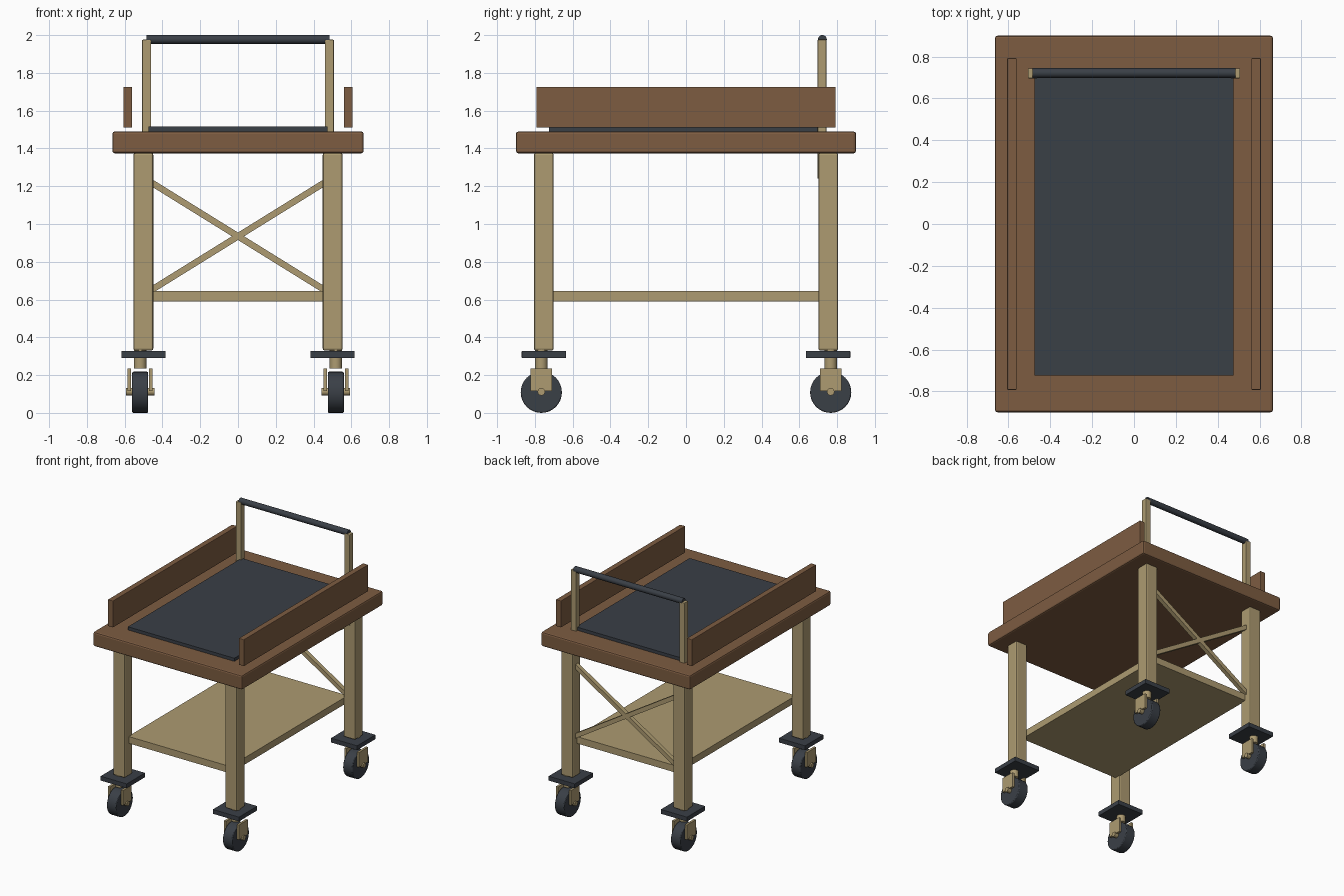
import bpy
import math
from mathutils import Vector

if "Cube" in bpy.data.objects:
    bpy.data.objects.remove(bpy.data.objects["Cube"], do_unlink=True)


def make_material(name, rgb):
    mat = bpy.data.materials.new(name)
    mat.use_nodes = True
    colour = (*rgb, 1.0)
    mat.diffuse_color = colour
    mat.node_tree.nodes["Principled BSDF"].inputs["Base Color"].default_value = colour
    return mat


BROWN = make_material("brown wood", (0.205, 0.107, 0.053))
TAN = make_material("tan wood", (0.418, 0.328, 0.165))
DARK = make_material("dark rubber", (0.042, 0.050, 0.062))


def finish(obj, name, mat, bevel=0.0):
    obj.name = name
    obj.data.materials.append(mat)
    if bevel:
        mod = obj.modifiers.new("edge bevel", "BEVEL")
        mod.width = bevel
        mod.segments = 2
        mod.limit_method = "ANGLE"
        mod.angle_limit = math.radians(40)
    return obj


def box(name, centre, size, mat, bevel=0.0, tilt=0.0):
    bpy.ops.mesh.primitive_cube_add(size=1, location=centre)
    obj = bpy.context.object
    for v in obj.data.vertices:
        v.co *= Vector(size)
    obj.rotation_euler.y = tilt
    return finish(obj, name, mat, bevel)


def rod(name, centre, radius, length, mat, axis="X", sides=32, bevel=0.0):
    bpy.ops.mesh.primitive_cylinder_add(
        vertices=sides, radius=radius, depth=length, location=centre,
        rotation=(0, math.pi / 2 if axis == "X" else 0, 0))
    bpy.ops.object.shade_smooth_by_angle(angle=math.radians(35))
    return finish(bpy.context.object, name, mat, bevel)


# Table top, mat and lower shelf
box("table_top", (0, 0, 1.432), (1.33, 1.80, 0.115), BROWN, 0.012)
box("top_mat", (0, 0, 1.50), (0.95, 1.45, 0.03), DARK)
box("lower_shelf", (0, 0, 0.618), (0.91, 1.50, 0.055), TAN)

# Side rails and handle posts
for side, label in ((-1, "right"), (1, "left")):
    box(f"side_rail_{label}", (side * 0.584, 0, 1.618), (0.046, 1.585, 0.215), BROWN, 0.004)
    box(f"handle_post_{label}", (side * 0.484, 0.72, 1.608), (0.047, 0.047, 0.735), TAN, 0.004)

# Push handle
rod("handle_bar", (0, 0.722, 1.977), 0.0235, 0.97, DARK, sides=16)

# Crossed back braces
rise, run = 0.62, 1.0
for slope, label in ((-1, "falling"), (1, "rising")):
    box(f"back_brace_{label}", (0, 0.75, 0.935), (1.13, 0.034, 0.034), TAN,
        tilt=-slope * math.atan2(rise, run))

# Legs with swivel casters
for sx, xname in ((-1, "right"), (1, "left")):
    for sy, yname in ((-1, "front"), (1, "back")):
        tag = f"{yname}_{xname}"
        x, y = sx * 0.501, sy * 0.753
        box(f"leg_{tag}", (x, y, 0.853), (0.105, 0.105, 1.045), TAN, 0.01)
        box(f"caster_plate_{tag}", (x, y, 0.309), (0.234, 0.234, 0.036), DARK, 0.002)
        cx, cy = sx * 0.518, sy * 0.766
        rod(f"caster_stem_{tag}", (cx, cy, 0.285), 0.033, 0.10, TAN, axis="Z")
        rod(f"wheel_{tag}", (cx, cy, 0.109), 0.109, 0.084, DARK, bevel=0.006)
        rod(f"axle_{tag}", (cx, cy, 0.112), 0.02, 0.15, TAN, sides=12)
        for arm in (-1, 1):
            box(f"fork_arm_{tag}_{'outer' if arm == sx else 'inner'}",
                (cx + arm * 0.057, cy, 0.176), (0.018, 0.114, 0.12), TAN)
